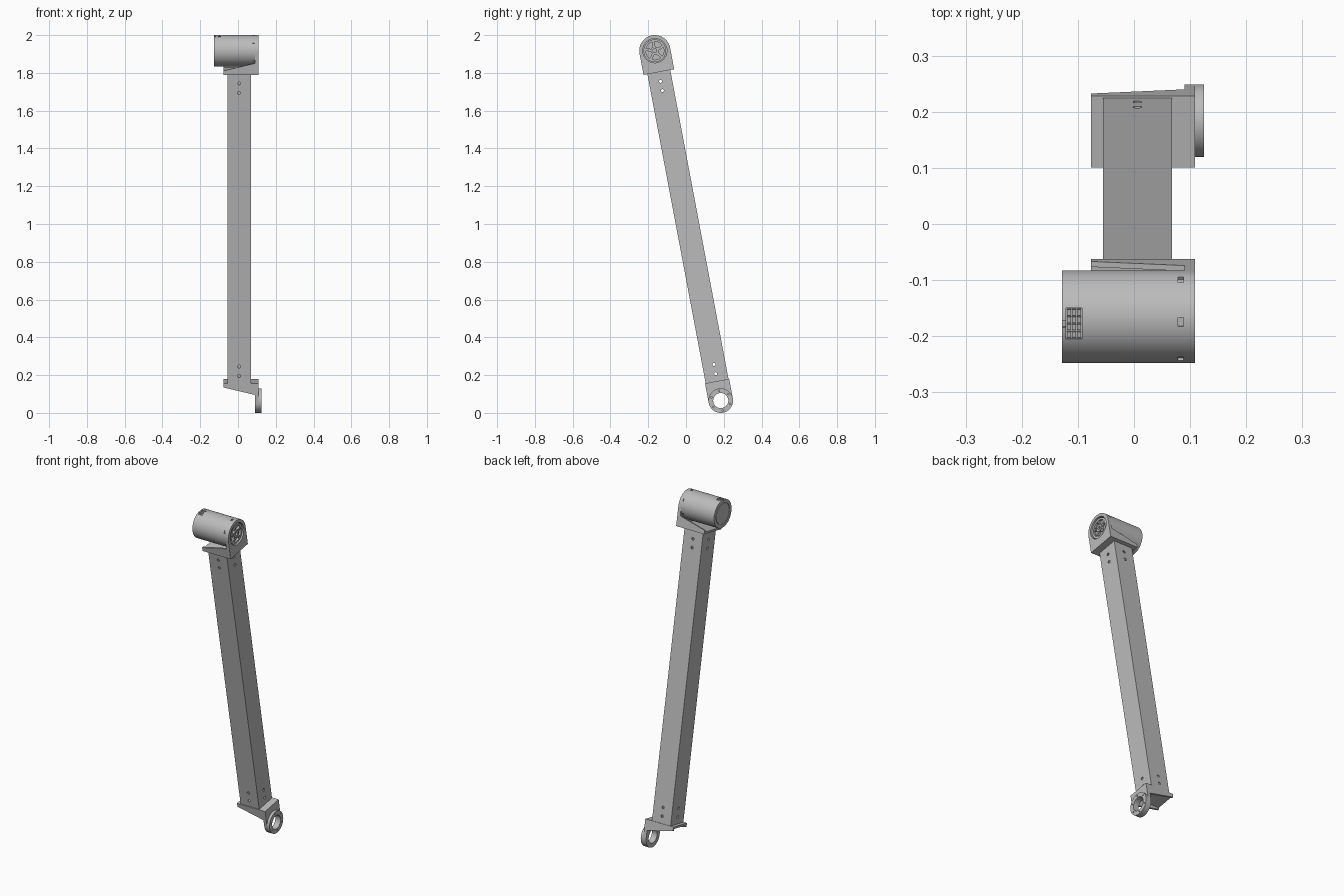
import bpy, bmesh
from math import sin, cos, pi, atan2, radians
from mathutils import Matrix

cube = bpy.data.objects.get("Cube")
if cube:
    bpy.data.objects.remove(cube)

grey = bpy.data.materials.new("plain grey")
grey.use_nodes = True
GREY = (0.5, 0.5, 0.5, 1)
grey.diffuse_color = GREY
grey.node_tree.nodes["Principled BSDF"].inputs["Base Color"].default_value = GREY

# The link leans: its local z runs from the lower ring to the motor axle
LEAN = Matrix.Translation((0, 0.184, 0.065)) @ Matrix.Rotation(atan2(0.349, 1.8525), 4, 'X')
MOTOR_Z = 1.885
PLATE_X, EAR_X = 0.09, 0.109
END_X = -0.077


def prism(name, points, low, high, axis='X'):
    """Extrude a profile along x (points are y, z) or along y (points are x, z)."""
    bm = bmesh.new()
    place = (lambda p, t: (t, p[0], p[1])) if axis == 'X' else (lambda p, t: (p[0], t, p[1]))
    rings = [[bm.verts.new(place(p, t)) for p in points] for t in (low, high)]
    bm.faces.new(rings[0])
    bm.faces.new(rings[1])
    for i in range(len(points)):
        j = (i + 1) % len(points)
        bm.faces.new((rings[0][i], rings[0][j], rings[1][j], rings[1][i]))
    bmesh.ops.recalc_face_normals(bm, faces=bm.faces)
    mesh = bpy.data.meshes.new(name)
    bm.to_mesh(mesh)
    bm.free()
    mesh.materials.append(grey)
    ob = bpy.data.objects.new(name, mesh)
    bpy.context.collection.objects.link(ob)
    ob.matrix_world = LEAN
    smooth(mesh)
    return ob


def smooth(mesh):
    mesh.shade_smooth()
    mesh.set_sharp_from_angle(angle=radians(30))


def circle(r, cy=0, cz=0, n=64):
    return [(cy + r * cos(2 * pi * i / n), cz + r * sin(2 * pi * i / n)) for i in range(n)]


def box(name, x, y, z):
    return prism(name, [(y[0], z[0]), (y[1], z[0]), (y[1], z[1]), (y[0], z[1])], *x)


def cut(ob, cutters):
    """Subtract the cutters from the part, then discard them."""
    for c in cutters:
        mod = ob.modifiers.new("cut", 'BOOLEAN')
        mod.operation, mod.solver, mod.object = 'DIFFERENCE', 'EXACT', c
    bpy.context.view_layer.update()
    mesh = bpy.data.meshes.new_from_object(ob.evaluated_get(bpy.context.evaluated_depsgraph_get()))
    ob.modifiers.clear()
    ob.data = mesh
    smooth(mesh)
    for c in cutters:
        bpy.data.objects.remove(c)


def turn(ob, angle):
    """Spin a part about the motor axle."""
    pivot = Matrix.Translation((0, 0, MOTOR_Z))
    ob.matrix_world = LEAN @ pivot @ Matrix.Rotation(angle, 4, 'X') @ pivot.inverted()
    return ob


def bracket(name, r, axle, seat):
    """Seat plate, two tapered side ribs and a round-ended ear towards the axle."""
    s = 1 if axle > seat else -1
    box(name + "_plate", (END_X, PLATE_X), (-r, r), sorted((seat, seat + s * 0.012)))
    rib = [(END_X, seat), (PLATE_X, seat), (PLATE_X, seat + s * 0.062), (END_X, seat + s * 0.022)]
    for side, y in (("front", -r), ("back", r - 0.01)):
        prism(f"{name}_{side}_rib", rib, y, y + 0.01, 'Y')
    arc = [(r * cos(pi * i / 40), axle + s * r * sin(pi * i / 40)) for i in range(41)]
    return prism(name + "_ear", arc + [(-r, seat), (r, seat)], PLATE_X, EAR_X)


# Hollow square tube with bolt holes through both pairs of walls
TUBE_C, HALF = 0.006, 0.0615
tube = box("square_tube", (TUBE_C - HALF, TUBE_C + HALF), (-HALF, HALF), (0.104, 1.771))
IN = HALF - 0.006
cutters = [box("bore", (TUBE_C - IN, TUBE_C + IN), (-IN, IN), (0, 1.9))]
for z in (0.145, 0.195, 1.67, 1.72):
    cutters.append(prism("hole", circle(0.008, 0, z, 20), -0.1, 0.1))
    cutters.append(prism("hole", circle(0.008, TUBE_C, z, 20), -0.1, 0.1, 'Y'))
cut(tube, cutters)

# Lower bracket with its bearing ring
lower_ear = bracket("lower_bracket", 0.065, 0, 0.105)
cut(lower_ear, [prism("hole", circle(0.04), 0, 0.2)])
ring = prism("lower_ring", circle(0.065), EAR_X, 0.125)
cutters = [prism("hole", circle(0.04), 0, 0.2)]
for i in range(6):
    a = pi / 3 * i + pi / 6
    cutters.append(prism("hole", circle(0.004, 0.053 * cos(a), 0.053 * sin(a), 12), 0.115, 0.2))
cut(ring, cutters)

# Upper bracket, open around the motor face
upper_ear = bracket("upper_bracket", 0.0825, MOTOR_Z, 1.77)
cut(upper_ear, [prism("hole", circle(0.064, 0, MOTOR_Z), 0, 0.2)])

# Motor body with side slots, a socket and a grooved rear cover
motor = prism("motor_body", circle(0.0825, 0, MOTOR_Z, 96), -0.128, PLATE_X)
TOP = MOTOR_Z + 0.0825
cutters = [box("socket", (-0.121, -0.093), (-0.026, 0.03), (TOP - 0.012, TOP + 0.02)),
           box("notch", (-0.14, -0.12), (-0.004, 0.008), (TOP - 0.008, TOP + 0.02))]
for i in range(6):
    slot = box("slot", (0.078, 0.088), (-0.008, 0.008), (TOP - 0.006, TOP + 0.02))
    cutters.append(turn(slot, pi / 3 * i - radians(4)))
cut(motor, cutters)
groove = prism("groove", circle(0.064, 0, MOTOR_Z), -0.14, -0.124)
cut(motor, [groove])
prism("motor_rear_cover", circle(0.061, 0, MOTOR_Z), -0.128, -0.12)

# Socket contacts
for i in range(3):
    for j in range(4):
        x, y = -0.1195 + i * 0.009, -0.0235 + j * 0.0135
        box(f"socket_contact_{i}_{j}", (x, x + 0.007), (y, y + 0.0105), (TOP - 0.014, TOP - 0.004))

# Output face: rim, hub, spokes and screws
rim = prism("output_rim", circle(0.06, 0, MOTOR_Z), PLATE_X - 0.002, 0.102)
cut(rim, [prism("hole", circle(0.048, 0, MOTOR_Z), 0, 0.2)])
hub = prism("output_hub", circle(0.021, 0, MOTOR_Z, 40), PLATE_X - 0.002, 0.105)
cut(hub, [prism("hole", circle(0.01, 0, MOTOR_Z, 24), 0.095, 0.2)])
for i in range(5):
    a = 2 * pi / 5 * i
    spoke = box(f"output_spoke_{i}", (PLATE_X - 0.002, 0.1), (-0.007, 0.007),
                (MOTOR_Z + 0.018, MOTOR_Z + 0.05))
    turn(spoke, a)
    screw = prism(f"output_screw_{i}", circle(0.007, 0, MOTOR_Z + 0.036, 16), PLATE_X - 0.002, 0.104)
    turn(screw, a)
